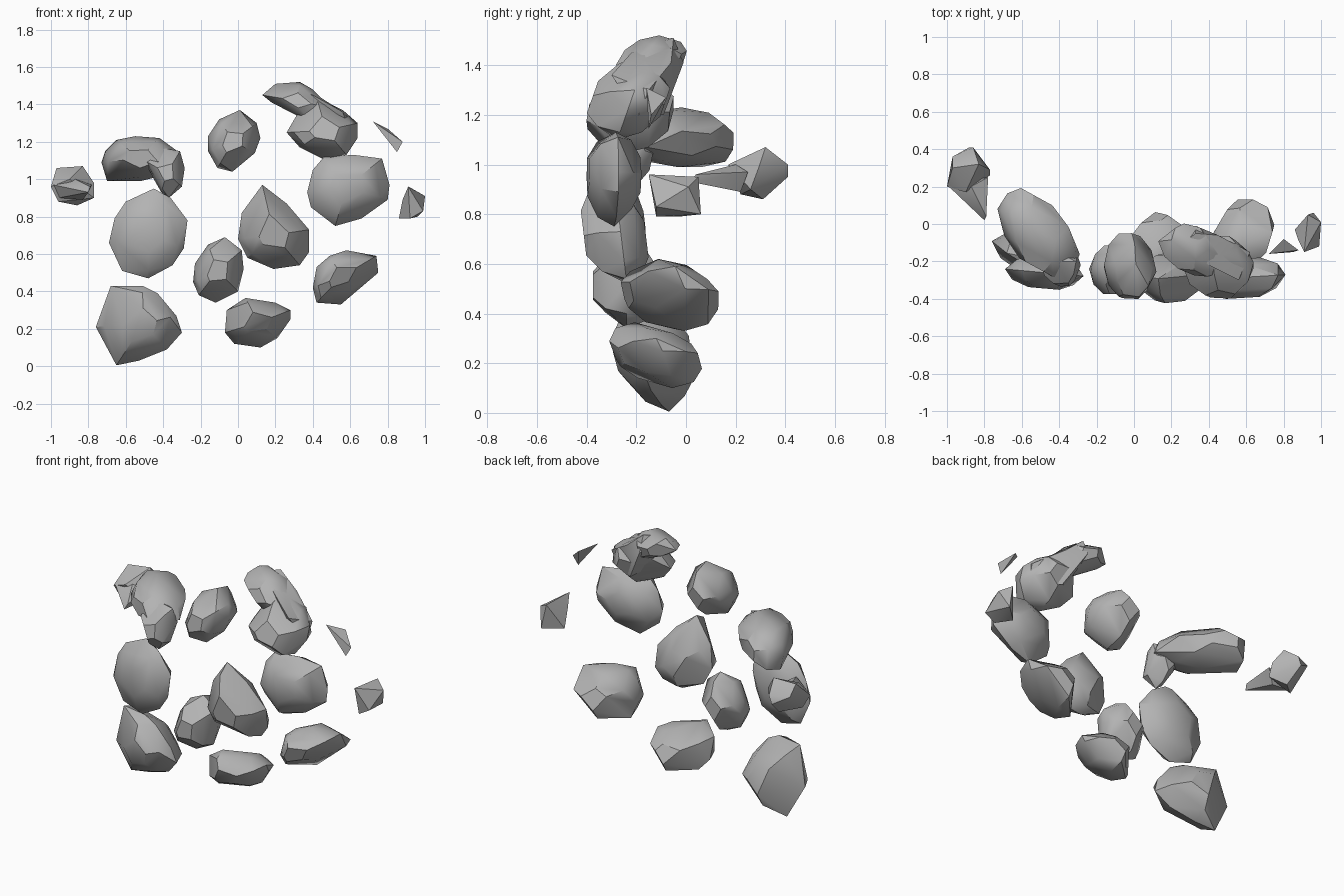
import bpy
import bmesh
import math

cube = bpy.data.objects.get("Cube")
if cube:
    bpy.data.objects.remove(cube, do_unlink=True)

stone = bpy.data.materials.new("grey_stone")
stone.use_nodes = True
GREY = (0.45, 0.45, 0.45, 1)
stone.diffuse_color = GREY
stone.node_tree.nodes["Principled BSDF"].inputs["Base Color"].default_value = GREY


def finish(name, points):
    """Wrap points in a faceted convex stone."""
    bm = bmesh.new()
    for p in points:
        bm.verts.new(p)
    res = bmesh.ops.convex_hull(bm, input=bm.verts)
    junk = {e for e in res["geom_interior"] + res["geom_unused"]
            if isinstance(e, bmesh.types.BMVert)}
    bmesh.ops.delete(bm, geom=list(junk), context='VERTS')
    bmesh.ops.dissolve_limit(bm, angle_limit=math.radians(3),
                             verts=bm.verts, edges=bm.edges)
    bmesh.ops.recalc_face_normals(bm, faces=bm.faces)
    mesh = bpy.data.meshes.new(name)
    bm.to_mesh(mesh)
    bm.free()
    mesh.materials.append(stone)
    ob = bpy.data.objects.new(name, mesh)
    bpy.context.collection.objects.link(ob)
    bpy.ops.object.select_all(action='DESELECT')
    ob.select_set(True)
    bpy.context.view_layer.objects.active = ob
    bpy.ops.object.shade_smooth_by_angle(angle=math.radians(35))


def rock(name, outline, y, front, back, ax=0.0, az=0.0):
    """Rim outline in x and z, domed by smaller front and back rings, leaning by ax and az."""
    cx = sum(p[0] for p in outline) / len(outline)
    cz = sum(p[1] for p in outline) / len(outline)

    def ring(pts, s, dy):
        for px, pz in pts:
            dx, dz = (px - cx) * s, (pz - cz) * s
            yield (cx + dx, y + dy + ax * dx + az * dz, cz + dz)

    pts = list(ring(outline, 1, 0))
    for s, depth in ((.82, .62), (.42, 1)):
        pts += ring(outline[::2], s, -front * depth)
        pts += ring(outline[1::2], s, back * depth)
    finish(name, pts)


# Left column of stones
rock("left_top_rock", [(-.73, 1.09), (-.71, 1.15), (-.65, 1.21), (-.55, 1.23), (-.42, 1.22),
     (-.31, 1.14), (-.29, 1.07), (-.40, 1.02), (-.52, .99), (-.70, .99)],
     -.03, .20, .18, ax=-.55)
rock("left_top_rock_tail", [(-.50, 1.10), (-.42, 1.17), (-.31, 1.15), (-.285, 1.06),
     (-.30, .96), (-.37, .90), (-.41, .93), (-.45, 1.0)], -.225, .10, .09, az=.2)
rock("left_middle_rock", [(-.69, .66), (-.66, .79), (-.60, .88), (-.45, .95), (-.36, .90),
     (-.27, .78), (-.29, .63), (-.35, .54), (-.48, .47), (-.62, .51)], -.26, .085, .09, ax=-.09)
rock("left_bottom_rock", [(-.76, .21), (-.68, .43), (-.51, .43), (-.43, .39), (-.33, .27),
     (-.30, .18), (-.38, .09), (-.53, .03), (-.65, .005)], -.145, .13, .16, ax=-.2, az=-.22)

# Middle stones
rock("centre_top_rock", [(-.16, 1.15), (-.16, 1.23), (-.10, 1.32), (.01, 1.37), (.10, 1.30),
     (.12, 1.22), (.09, 1.14), (-.03, 1.04), (-.11, 1.06)], -.24, .15, .18, ax=-.12, az=.18)
rock("centre_large_rock", [(0, .68), (.02, .82), (.13, .97), (.26, .87), (.38, .73),
     (.38, .61), (.33, .54), (.19, .52), (.05, .58)], -.26, .15, .10, az=-.12)
rock("centre_small_rock", [(-.24, .45), (-.23, .55), (-.16, .65), (-.07, .69), (.02, .62),
     (.03, .52), (0, .40), (-.12, .34), (-.21, .38)], -.24, .135, .125)
rock("centre_bottom_rock", [(-.07, .18), (-.06, .30), (.04, .365), (.20, .34), (.28, .30),
     (.28, .25), (.21, .15), (.12, .10), (-.02, .12)], -.125, .15, .16, ax=.22, az=-.5)

# Right column of stones
rock("right_top_rock", [(.26, 1.25), (.33, 1.37), (.42, 1.44), (.56, 1.37), (.64, 1.30),
     (.64, 1.22), (.58, 1.13), (.47, 1.10), (.33, 1.17)], -.22, .16, .14, az=.35)
rock("right_top_rock_crest", [(.13, 1.45), (.20, 1.51), (.33, 1.52), (.40, 1.48), (.50, 1.38),
     (.45, 1.27), (.33, 1.33), (.18, 1.41)], -.14, .12, .12, ax=-.2, az=.35)
finish("right_top_rock_back", [(.24, -.12, 1.50), (.33, -.05, 1.51), (.33, -.01, 1.41),
       (.45, -.06, 1.41), (.62, -.15, 1.30), (.61, -.19, 1.20), (.45, -.09, 1.20),
       (.36, -.16, 1.26), (.40, -.22, 1.45), (.56, -.30, 1.36)])
rock("right_middle_rock", [(.37, .93), (.40, 1.05), (.46, 1.12), (.62, 1.13), (.77, 1.11),
     (.81, .97), (.80, .89), (.66, .79), (.52, .75), (.39, .85)], -.285, .11, .10, ax=.06)
rock("right_bottom_rock", [(.40, .42), (.42, .53), (.49, .59), (.58, .62), (.74, .59),
     (.75, .50), (.64, .41), (.55, .33), (.42, .34)], -.065, .17, .17, ax=.35, az=-.4)

# Loose fragments at both ends
finish("right_shard", [(.72, -.16, 1.31), (.80, -.08, 1.27), (.88, -.14, 1.20),
       (.85, -.15, 1.145)])
finish("right_fragment", [(.86, -.03, .79), (.88, -.09, .89), (.91, -.15, .96), (.93, .05, .95),
       (1.0, .01, .91), (.99, -.12, .83), (.96, .06, .80), (.92, -.12, .79)])
finish("left_fragment", [(-1.0, .20, .96), (-.97, .36, 1.0), (-.97, .30, 1.06), (-.83, .32, 1.07),
       (-.86, .41, 1.0), (-.88, .41, .95), (-.77, .29, .98), (-.77, .26, .90), (-.86, .31, .86),
       (-.96, .22, .88), (-.90, .17, 1.0)])
finish("left_fragment_tip", [(-.99, .20, .97), (-.96, .22, .90), (-.78, .25, .97), (-.87, .2, 1.0),
       (-.83, .22, .89), (-.80, .02, .93), (-.79, .04, .96)])
